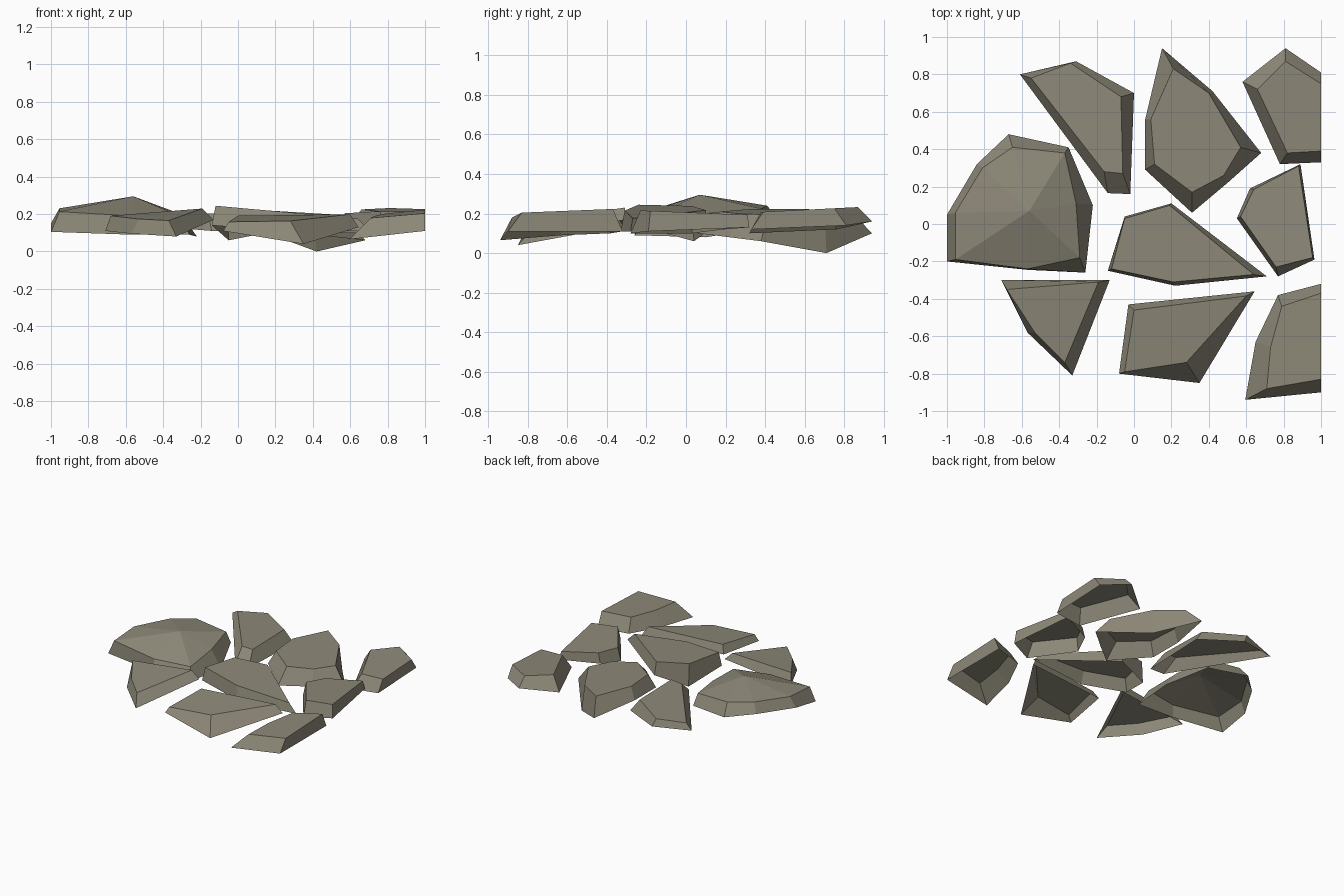
import bpy

mat = bpy.data.materials.new("warm_stone")
mat.diffuse_color = (0.27, 0.25, 0.19, 1)


def stone(name, base, top, plane, peak=None):
    """Open-bottomed slab: base rim, smaller tilted top, sloping walls.
    plane = (height at the middle, slope in x, slope in y)."""
    n = len(base)
    cx = sum(p[0] for p in top) / n
    cy = sum(p[1] for p in top) / n
    z, gx, gy = plane
    verts = list(base) + [(x, y, z + gx * (x - cx) + gy * (y - cy)) for x, y in top]
    faces = [(i, n + i, n + (i + 1) % n, (i + 1) % n) for i in range(n)]
    if peak:
        verts.append(peak)
        faces += [(n + i, 2 * n, n + (i + 1) % n) for i in range(n)]
    else:
        faces.append(tuple(range(2 * n - 1, n - 1, -1)))
    me = bpy.data.meshes.new(name)
    me.from_pydata(verts, [], faces)
    me.materials.append(mat)
    ob = bpy.data.objects.new(name, me)
    bpy.context.collection.objects.link(ob)


# Back row (rims run clockwise seen from above)
stone("back_left_stone",
      [(-.61, .8, .15), (-.31, .87, .13), (0, .7, .11), (-.02, .16, .11), (-.14, .165, .11)],
      [(-.55, .78), (-.34, .86), (-.07, .68), (-.06, .27), (-.16, .28)], (.2, .04, 0))
stone("back_middle_stone",
      [(.15, .94, .1), (.42, .71, 0), (.68, .38, .06), (.5, .22, .08), (.31, .06, .1),
       (.06, .29, .12), (.06, .56, .12)],
      [(.21, .83), (.40, .7), (.57, .41), (.48, .26), (.31, .17), (.11, .32), (.09, .56)],
      (.21, -.06, 0))
stone("back_right_stone",
      [(.58, .76, .12), (.81, .94, .16), (1, .81, .14), (1, .33, .12), (.78, .32, .1)],
      [(.66, .72), (.81, .87), (1, .75), (1, .39), (.82, .38)], (.22, 0, .05))

# Middle row
stone("large_left_stone",
      [(-1, .05, .15), (-.84, .32, .16), (-.67, .48, .15), (-.35, .41, .13), (-.22, .1, .08),
       (-.26, -.26, .09), (-.57, -.245, .09), (-1, -.2, .105)],
      [(-.955, .06), (-.81, .3), (-.65, .41), (-.37, .38), (-.31, .11), (-.29, -.18),
       (-.57, -.24), (-.955, -.19)], (.215, -.05, .07), peak=(-.56, .07, .295))
stone("centre_stone",
      [(-.05, .04, .06), (.2, .11, .11), (.71, -.28, .11), (.22, -.33, .11), (-.14, -.25, .14)],
      [(-.05, .03), (.19, .1), (.64, -.27), (.21, -.31), (-.12, -.24)], (.218, -.09, 0))
stone("right_stone",
      [(.55, .03, .1), (.62, .19, .12), (.89, .32, .13), (.965, -.19, .11), (.77, -.28, .1)],
      [(.57, .04), (.64, .185), (.88, .31), (.955, -.18), (.76, -.23)], (.205, 0, -.04))

# Front row
stone("front_left_stone",
      [(-.71, -.3, .11), (-.13, -.3, .17), (-.33, -.81, .08), (-.57, -.58, .095)],
      [(-.68, -.35), (-.19, -.31), (-.37, -.74), (-.53, -.58)], (.19, .07, .12))
stone("front_middle_stone",
      [(-.03, -.43, .13), (.645, -.36, .13), (.35, -.85, .04), (-.08, -.8, .11)],
      [(0, -.46), (.6, -.385), (.28, -.74), (-.05, -.79)], (.178, 0, .1))
stone("front_right_stone",
      [(.595, -.94, .065), (.65, -.63, .09), (.77, -.38, .1), (1, -.32, .11), (1, -.9, .11)],
      [(.71, -.88), (.73, -.66), (.79, -.44), (1, -.37), (1, -.83)], (.2, .08, .04))
